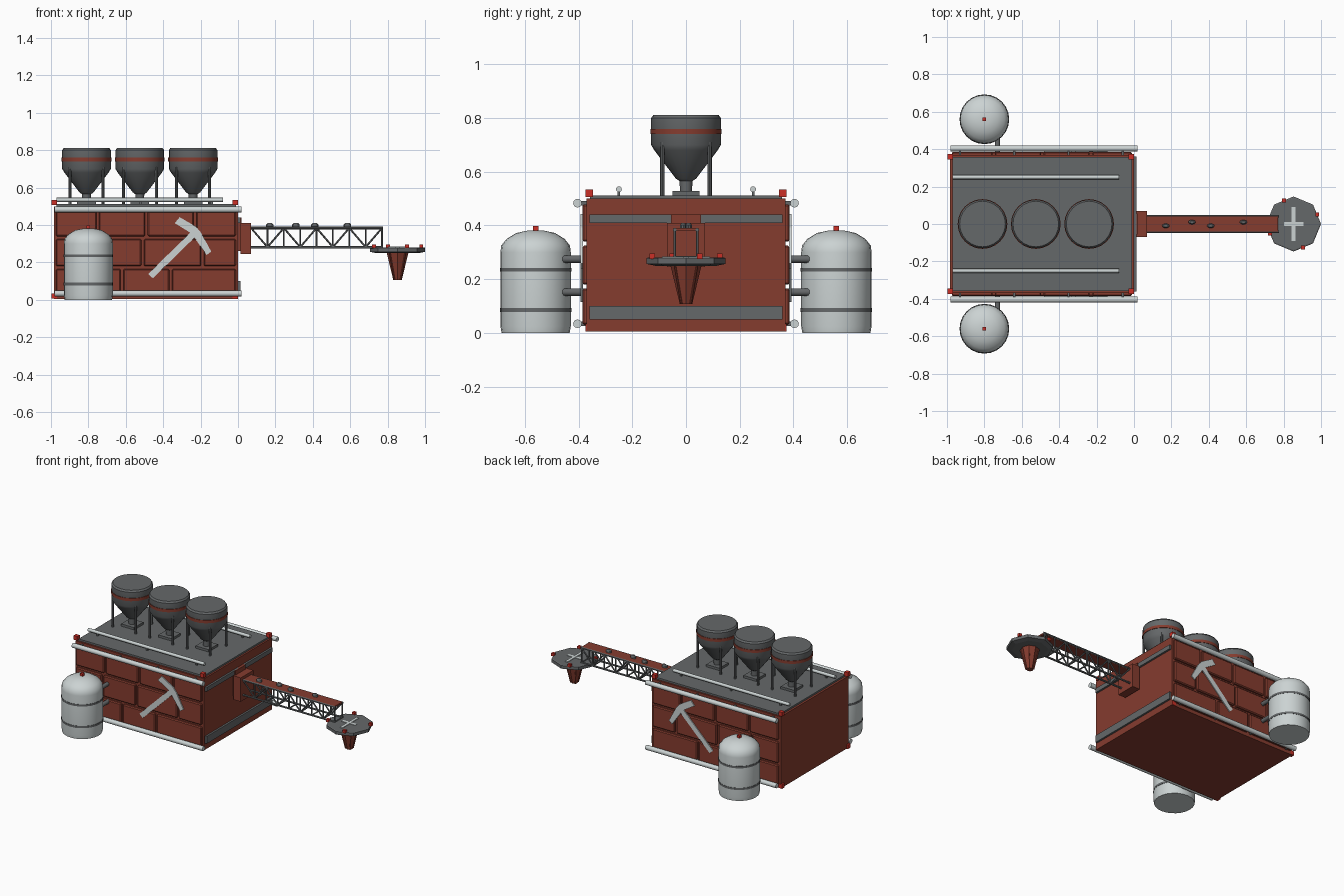
import bpy, bmesh, math
from mathutils import Vector

if "Cube" in bpy.data.objects:
    bpy.data.objects.remove(bpy.data.objects["Cube"])


def material(name, rgb):
    m = bpy.data.materials.new(name)
    m.diffuse_color = (*rgb, 1)
    m.use_nodes = True
    m.node_tree.nodes["Principled BSDF"].inputs["Base Color"].default_value = m.diffuse_color
    return m


BRICK = material("brick red", (0.235, 0.045, 0.028))
GREY = material("dark grey", (0.13, 0.138, 0.142))
LIGHT = material("pale grey", (0.60, 0.65, 0.65))
RED = material("signal red", (0.60, 0.03, 0.02))


def finish(bm, name, mat, smooth=False):
    bmesh.ops.recalc_face_normals(bm, faces=bm.faces)
    me = bpy.data.meshes.new(name)
    bm.to_mesh(me)
    bm.free()
    me.materials.append(mat)
    ob = bpy.data.objects.new(name, me)
    bpy.context.collection.objects.link(ob)
    if smooth:
        bpy.ops.object.select_all(action='DESELECT')
        ob.select_set(True)
        bpy.context.view_layer.objects.active = ob
        bpy.ops.object.shade_smooth_by_angle(angle=math.radians(35))
    return ob


def box(name, x, y, z, mat, bevel=0):
    bm = bmesh.new()
    bmesh.ops.create_cube(bm, size=1)
    for v in bm.verts:
        v.co = Vector([(r[0] + r[1]) / 2 + c * (r[1] - r[0]) for r, c in zip((x, y, z), v.co)])
    if bevel:
        bmesh.ops.bevel(bm, geom=bm.edges[:], offset=bevel, segments=1, affect='EDGES')
    return finish(bm, name, mat)


def cube(name, x, y, z, s, mat):
    h = s / 2
    return box(name, (x - h, x + h), (y - h, y + h), (z - h, z + h), mat)


def rod(name, a, b, r, mat, sides=12):
    a, b = Vector(a), Vector(b)
    bm = bmesh.new()
    bmesh.ops.create_cone(bm, cap_ends=True, segments=sides, radius1=r, radius2=r, depth=(b - a).length)
    q = (b - a).to_track_quat('Z', 'Y')
    for v in bm.verts:
        v.co = q @ v.co + (a + b) / 2
    return finish(bm, name, mat, sides > 6)


def lathe(name, x, y, profile, mat, sides=24, smooth=True):
    bm = bmesh.new()
    rings = [[bm.verts.new((x + r * math.cos(2 * math.pi * i / sides),
                            y + r * math.sin(2 * math.pi * i / sides), z))
              for i in range(sides)] for r, z in profile]
    for lo, hi in zip(rings, rings[1:]):
        for i in range(sides):
            j = (i + 1) % sides
            bm.faces.new((lo[i], lo[j], hi[j], hi[i]))
    bm.faces.new(rings[0][::-1])
    bm.faces.new(rings[-1])
    return finish(bm, name, mat, smooth)


def plate(name, outline, y0, y1, mat):
    # flat outline in x and z, given depth along y
    bm = bmesh.new()
    f = bm.faces.new([bm.verts.new((x, y0, z)) for x, z in outline])
    ext = bmesh.ops.extrude_face_region(bm, geom=[f])
    for v in ext["geom"]:
        if isinstance(v, bmesh.types.BMVert):
            v.co.y = y1
    return finish(bm, name, mat)


# Main building
box("building", (-0.985, 0), (-0.37, 0.37), (0.005, 0.5), BRICK)
box("roof", (-0.97, -0.012), (-0.358, 0.358), (0.49, 0.512), GREY)
for i, z in enumerate(((0.05, 0.10), (0.41, 0.44))):
    box(f"end_band_{i}", (-0.01, 0.013), (-0.36, 0.36), z, GREY)
for x in (-0.983, -0.015):
    for y in (-0.36, 0.36):
        for z in (0.02, 0.52):
            cube("corner_lamp", x, y, z, 0.028, RED)

# Wall details, repeated on both long sides
ROWS = (((0.03, 0.165), (-0.98, -0.62, -0.36, -0.005)),
        ((0.18, 0.325), (-0.98, -0.77, -0.51, -0.19, -0.005)),
        ((0.34, 0.478), (-0.98, -0.75, -0.49, -0.23, -0.005)))
HEAD = ((-0.338, 0.41), (-0.312, 0.442), (-0.225, 0.392), (-0.198, 0.36),
        (-0.143, 0.258), (-0.168, 0.24), (-0.228, 0.325), (-0.26, 0.362))
HANDLE = ((-0.48, 0.138), (-0.455, 0.115), (-0.215, 0.35), (-0.24, 0.375))
for s in (-1, 1):
    for z, xs in ROWS:
        for a, b in zip(xs, xs[1:]):
            box("wall_block", (a + 0.007, b - 0.007), sorted((s * 0.36, s * 0.386)), z, BRICK, 0.006)
    plate("pickaxe_head", HEAD, s * 0.384, s * 0.393, LIGHT)
    plate("pickaxe_handle", HANDLE, s * 0.384, s * 0.392, LIGHT)
    for z in (0.034, 0.483):
        rod("side_pipe", (-0.98, s * 0.404, z), (0.02, s * 0.404, z), 0.016, LIGHT)
        for x in (-0.93, -0.64, -0.35, -0.06):
            box("pipe_clamp", (x - 0.006, x + 0.006), sorted((s * 0.365, s * 0.4)), (z - 0.008, z + 0.008), GREY)
    rod("roof_pipe", (-0.97, s * 0.25, 0.535), (-0.08, s * 0.25, 0.535), 0.011, LIGHT)
    for x in (-0.9, -0.52, -0.14):
        box("roof_pipe_foot", (x - 0.006, x + 0.006), (s * 0.25 - 0.005, s * 0.25 + 0.005), (0.51, 0.53), GREY)

    # Storage tank
    y = s * 0.56
    lathe("tank", -0.8, y, ((0.127, 0), (0.131, 0.025), (0.131, 0.30), (0.128, 0.325),
                            (0.108, 0.35), (0.072, 0.372), (0.03, 0.381)), LIGHT)
    for z in (0.085, 0.235):
        lathe("tank_band", -0.8, y, ((0.133, z - 0.007), (0.133, z + 0.007)), GREY)
    cube("tank_lamp", -0.8, y, 0.388, 0.02, RED)
    for z in (0.152, 0.275):
        rod("tank_feed", (-0.73, s * 0.37, z), (-0.73, s * 0.48, z), 0.014, GREY)

# Hoppers on the roof
for x in (-0.81, -0.525, -0.24):
    lathe("hopper", x, 0, ((0.022, 0.515), (0.024, 0.565), (0.038, 0.575), (0.118, 0.68), (0.13, 0.70),
                           (0.13, 0.80), (0.122, 0.811)), GREY)
    lathe("hopper_ring", x, 0, ((0.133, 0.74), (0.133, 0.76)), BRICK)
    box("hopper_foot", (x - 0.05, x + 0.05), (-0.05, 0.05), (0.51, 0.528), GREY)
    for dx in (-0.088, 0.088):
        for dy in (-0.088, 0.088):
            rod("hopper_leg", (x + dx, dy, 0.51), (x + dx, dy, 0.71), 0.008, GREY, 8)

# Crane arm: mount, deck and lattice
box("arm_mount", (0.013, 0.07), (-0.07, 0.07), (0.245, 0.41), BRICK)
box("arm_mount_base", (-0.005, 0.02), (-0.055, 0.055), (0.26, 0.44), BRICK)
box("arm_deck", (0.07, 0.77), (-0.042, 0.042), (0.379, 0.39), BRICK)
STEP, N = 0.0875, 8
for s in (-1, 1):
    y = s * 0.042
    rod("top_chord", (0.07, y, 0.384), (0.775, y, 0.384), 0.007, GREY, 6)
    rod("bottom_chord", (0.07, y, 0.282), (0.775, y, 0.282), 0.007, GREY, 6)
    for i in range(N):
        x = 0.07 + i * STEP
        za, zb = (0.282, 0.384) if i % 2 else (0.384, 0.282)
        rod("lattice_diagonal", (x, y, za), (x + STEP, y, zb), 0.005, GREY, 6)
        rod("lattice_post", (x + STEP, y, 0.282), (x + STEP, y, 0.384), 0.005, GREY, 6)
for i in range(1, N + 1):
    x = 0.07 + i * STEP
    rod("cross_brace", (x, -0.042, 0.282), (x, 0.042, 0.282), 0.005, GREY, 6)
for x, y in ((0.17, -0.01), (0.31, 0.01), (0.41, -0.01), (0.585, 0.01)):
    stud = lathe("deck_stud", 0, 0, ((0.02, 0), (0.02, 0.012), (0.012, 0.02)), GREY, 10)
    stud.scale.y = 0.6
    stud.location = (x, y, 0.39)

# Drill platform at the arm tip
CX = 0.853
lathe("platform", CX, 0, ((0.115, 0.25), (0.147, 0.257), (0.147, 0.278), (0.14, 0.281)), GREY, 8, False)
box("platform_cross_long", (CX - 0.052, CX + 0.052), (-0.01, 0.01), (0.279, 0.284), LIGHT)
box("platform_cross_wide", (CX - 0.01, CX + 0.01), (-0.09, 0.09), (0.279, 0.285), LIGHT)
for k in range(4):
    a = math.radians(22 + 90 * k)
    cube("platform_lamp", CX + 0.136 * math.cos(a), 0.136 * math.sin(a), 0.286, 0.02, RED)
lathe("drill", CX, 0, ((0.023, 0.107), (0.058, 0.252)), BRICK, 8, False)
for k in range(4):
    a = math.radians(45 + 90 * k)
    c, s = math.cos(a), math.sin(a)
    rod("drill_rib", (CX + 0.024 * c, 0.024 * s, 0.108), (CX + 0.058 * c, 0.058 * s, 0.25), 0.004, BRICK, 6)
